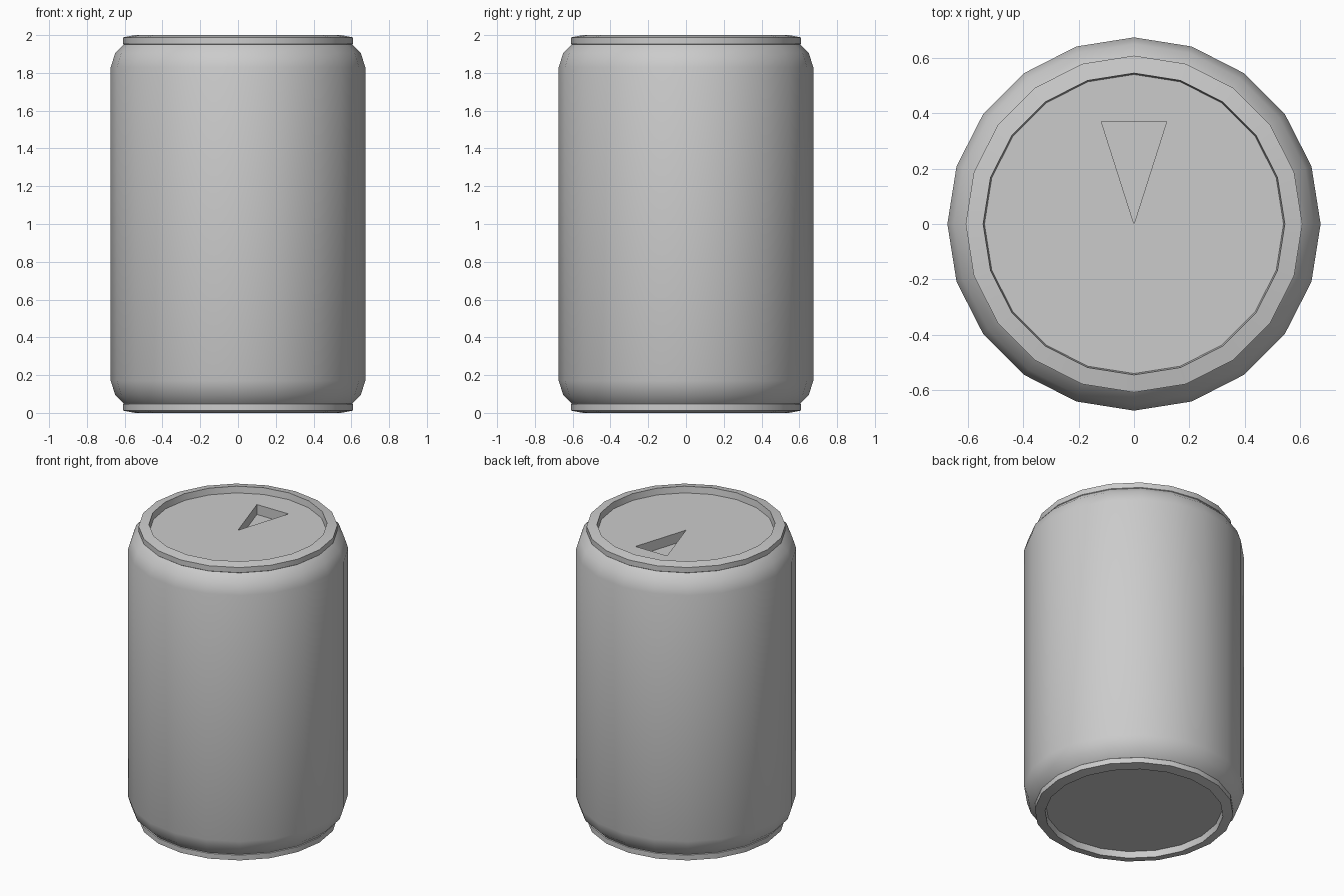
import bpy, bmesh, math

if "Cube" in bpy.data.objects:
    bpy.data.objects.remove(bpy.data.objects["Cube"])

SIDES = 20

# Upper half of the profile (radius, height), from body wall to recessed lid
upper = [(0.674, 1.83), (0.65, 1.905), (0.604, 1.95), (0.608, 1.953),
         (0.608, 1.988), (0.545, 2.0), (0.54, 1.957)]
# Bottom mirrors the top
profile = [(r, 2.0 - z) for r, z in reversed(upper)] + upper


def make_object(name, bm):
    bmesh.ops.recalc_face_normals(bm, faces=bm.faces)
    mesh = bpy.data.meshes.new(name)
    bm.to_mesh(mesh)
    bm.free()
    obj = bpy.data.objects.new(name, mesh)
    bpy.context.collection.objects.link(obj)
    return obj


def loft(name, loops):
    """Skin closed point loops and cap both ends."""
    bm = bmesh.new()
    rings = [[bm.verts.new(p) for p in loop] for loop in loops]
    n = len(rings[0])
    for a, b in zip(rings, rings[1:]):
        for i in range(n):
            j = (i + 1) % n
            bm.faces.new((a[i], a[j], b[j], b[i]))
    bm.faces.new(rings[0][::-1])
    bm.faces.new(rings[-1])
    return make_object(name, bm)


def circle(r, z):
    return [(r * math.cos(math.tau * i / SIDES),
             r * math.sin(math.tau * i / SIDES), z) for i in range(SIDES)]


# Can body with rims and recessed ends
can = loft("can", [circle(r, z) for r, z in profile])

# Triangular opening in the lid
triangle = [(0, 0), (0.118, 0.37), (-0.118, 0.37)]
cutter = loft("opening_cutter", [[(x, y, z) for x, y in triangle]
                                 for z in (1.89, 2.1)])
cutter.hide_render = True

cut = can.modifiers.new("opening", 'BOOLEAN')
cut.operation = 'DIFFERENCE'
cut.solver = 'EXACT'
cut.object = cutter

bpy.ops.object.select_all(action='DESELECT')
can.select_set(True)
bpy.context.view_layer.objects.active = can
bpy.ops.object.modifier_apply(modifier=cut.name)
bpy.data.objects.remove(cutter)
bpy.ops.object.shade_smooth_by_angle(angle=math.radians(32))
